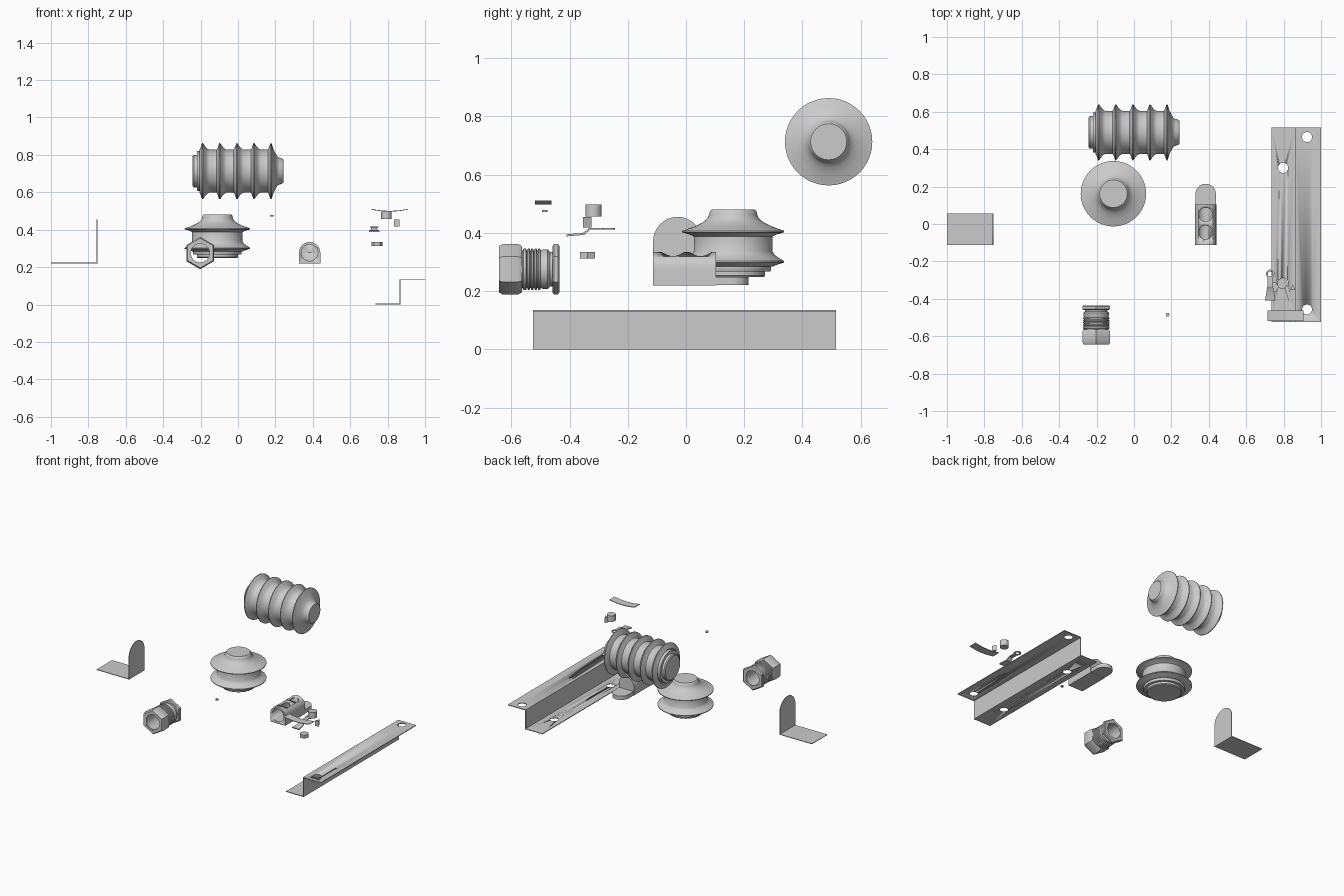
import bpy, bmesh
from math import pi, sin, cos, radians
from mathutils import Matrix, Vector

old = bpy.data.objects.get("Cube")
if old:
    bpy.data.objects.remove(old, do_unlink=True)

grey = bpy.data.materials.new("plain_grey")
grey.use_nodes = True
GREY = (0.6, 0.6, 0.6, 1)
grey.diffuse_color = GREY
grey.node_tree.nodes["Principled BSDF"].inputs["Base Color"].default_value = GREY

AXIS = {"z": Matrix(), "x": Matrix.Rotation(pi / 2, 4, "Y"), "y": Matrix.Rotation(-pi / 2, 4, "X")}


def finish(name, bm, smooth=True):
    bmesh.ops.remove_doubles(bm, verts=bm.verts, dist=1e-5)
    bmesh.ops.recalc_face_normals(bm, faces=bm.faces)
    mesh = bpy.data.meshes.new(name)
    bm.to_mesh(mesh)
    bm.free()
    mesh.materials.append(grey)
    ob = bpy.data.objects.new(name, mesh)
    bpy.context.collection.objects.link(ob)
    if smooth:
        activate(ob)
        bpy.ops.object.shade_smooth_by_angle(angle=radians(35))
    return ob


def activate(ob):
    bpy.ops.object.select_all(action="DESELECT")
    ob.select_set(True)
    bpy.context.view_layer.objects.active = ob


def lathe(name, profile, centre, axis="z", steps=48, start=0.0, loop=False):
    """Revolve (radius, height) points about an axis through centre."""
    bm = bmesh.new()
    vs = [bm.verts.new((r * cos(start), r * sin(start), h)) for r, h in profile]
    pairs = list(zip(vs, vs[1:])) + ([(vs[-1], vs[0])] if loop else [])
    es = [bm.edges.new(p) for p in pairs]
    bmesh.ops.spin(bm, geom=vs + es, cent=(0, 0, 0), axis=(0, 0, 1), angle=2 * pi, steps=steps)
    bmesh.ops.transform(bm, matrix=Matrix.Translation(centre) @ AXIS[axis], verts=bm.verts)
    return finish(name, bm)


def rod(name, radius, a, b, centre, axis="z", steps=32, start=0.0):
    return lathe(name, [(0, a), (radius, a), (radius, b), (0, b)], centre, axis, steps, start)


def prism(name, outline, a, b, axis):
    """Extrude a flat outline from a to b along an axis."""
    place = {"x": lambda u, v: (a, u, v), "y": lambda u, v: (u, a, v), "z": lambda u, v: (u, v, a)}[axis]
    bm = bmesh.new()
    face = bm.faces.new([bm.verts.new(place(u, v)) for u, v in outline])
    ext = bmesh.ops.extrude_face_region(bm, geom=[face])
    shift = Vector([(b - a) * (axis == k) for k in "xyz"])
    bmesh.ops.translate(bm, vec=shift, verts=[g for g in ext["geom"] if isinstance(g, bmesh.types.BMVert)])
    return finish(name, bm)


def arc(cu, cv, r, a0, a1, n=20):
    return [(cu + r * cos(radians(a0 + (a1 - a0) * i / n)),
             cv + r * sin(radians(a0 + (a1 - a0) * i / n))) for i in range(n + 1)]


def cut(ob, cutters):
    for c in cutters:
        c.hide_render = True
        mod = ob.modifiers.new("cut", "BOOLEAN")
        mod.operation, mod.solver, mod.object = "DIFFERENCE", "EXACT", c
        activate(ob)
        bpy.ops.object.modifier_apply(modifier=mod.name)
        bpy.data.objects.remove(c, do_unlink=True)


# Z-section rail with mounting holes
T = 0.005
rail = prism("mounting_rail", [(0.735, 0), (0.868, 0), (0.868, 0.13), (1.0, 0.13), (1.0, 0.135),
                               (0.863, 0.135), (0.863, T), (0.735, T)], -0.525, 0.515, "y")
cut(rail, [rod("hole", 0.027, -0.02, 0.02, (x, y, z))
           for x, y, z in [(0.925, 0.465, 0.13), (0.925, -0.457, 0.13), (0.797, 0.3, 0), (0.797, -0.315, 0)]])

# L bracket with rounded upright
prism("bracket_base", [(-1, -0.113), (-0.752, -0.113), (-0.752, 0.055), (-1, 0.055)], 0.22, 0.224, "z")
prism("bracket_upright", [(-0.113, 0.22), (0.055, 0.22)] + arc(-0.029, 0.371, 0.084, 0, 180), -0.756, -0.752, "x")


def shed(h, body, tip):
    """Thin flared rim, listed from the low side to the high side."""
    d = tip - body
    return [(body, h - 0.016), (body + 0.25 * d, h - 0.011), (tip, h - 0.002), (tip, h + 0.003),
            (body + 0.55 * d, h + 0.014), (body + 0.2 * d, h + 0.024), (body, h + 0.036)]


# Long bellows lying along x
profile = [(0, -0.242), (0.08, -0.242), (0.087, -0.236), (0.087, -0.22), (0.107, -0.22), (0.107, -0.2)]
for i in range(4):
    profile += shed(-0.19 + 0.0915 * i, 0.115, 0.15)
profile += [(0.115, 0.16), (0.15, 0.174), (0.15, 0.179), (0.115, 0.19), (0.09, 0.203), (0.076, 0.213),
            (0.071, 0.222), (0.068, 0.235), (0.062, 0.242), (0, 0.242)]
lathe("long_bellows", profile, (0, 0.49, 0.713), "x")

# Short bellows standing upright
profile = [(0, 0.248), (0.105, 0.248), (0.11, 0.253), (0.11, 0.267), (0.127, 0.267), (0.13, 0.272), (0.13, 0.284)]
profile += shed(0.3, 0.135, 0.175)
profile += [(0.135, 0.387), (0.145, 0.393), (0.175, 0.402), (0.175, 0.407), (0.135, 0.421), (0.105, 0.436),
            (0.088, 0.45), (0.083, 0.462), (0.08, 0.474), (0.074, 0.48), (0, 0.48)]
lathe("short_bellows", profile, (-0.11, 0.162, 0))

# Cable lug block: bored barrel with two screw ports and a rounded tongue
CX, CZ = 0.383, 0.277
barrel = prism("lug_barrel", [(CX - 0.057, 0.22), (CX + 0.057, 0.22)] + arc(CX, CZ, 0.057, 0, 180), -0.113, 0.103, "y")
cut(barrel, [rod("bore", 0.044, -0.2, 0.085, (CX, 0, CZ), "y")] +
    [rod("port", 0.037, CZ, 0.4, (CX, y, 0)) for y in (0.05, -0.045)])
prism("lug_tongue", [(CX - 0.055, 0.095), (CX + 0.055, 0.095)] + arc(CX, 0.16, 0.055, 0, 180), 0.221, 0.248, "z")

# Cable gland along y
G = (-0.202, 0, 0.275)
tube = [(0.05, -0.64), (0.064, -0.64), (0.064, -0.562), (0.072, -0.558)]
for i in range(5):
    y = -0.555 + 0.012 * i
    tube += [(0.072, y), (0.072, y + 0.005), (0.065, y + 0.008), (0.065, y + 0.01)]
tube += [(0.068, -0.492), (0.068, -0.475), (0.06, -0.468), (0.06, -0.437), (0.05, -0.437)]
lathe("gland_body", tube, G, "y", loop=True)


def hex_nut(name, y0, y1, bevel):
    lathe(name, [(0.06, y0), (0.079, y0), (0.086, y0 + bevel), (0.086, y1 - bevel), (0.079, y1), (0.06, y1)],
          G, "y", steps=6, start=pi / 6, loop=True)


hex_nut("gland_cap_nut", -0.643, -0.563, 0.012)
hex_nut("gland_lock_nut", -0.459, -0.435, 0.005)

# Small loose hardware
rod("pin", 0.01, 0.471, 0.479, (0.18, -0.485, 0), steps=16)
rod("spacer", 0.028, 0.456, 0.497, (0.793, -0.318, 0))
prism("wedge", [(0.834, -0.353), (0.864, -0.353), (0.849, -0.325)], 0.418, 0.454, "z")
rod("small_nut", 0.03, 0.312, 0.335, (0.743, -0.338, 0), steps=6)

# Curved strip
N = 12
bow = [(0.715 + 0.192 * i / N, 0.497 + 0.01 * (2 * i / N - 1) ** 2) for i in range(N + 1)]
prism("curved_strip", bow + [(x, z + 0.004) for x, z in reversed(bow)], -0.518, -0.462, "y")

# Ring terminal: flat eye and a flared, stepped tail
RX = 0.728
eye = prism("terminal_eye", [(RX - 0.013, -0.335), (RX + 0.013, -0.335)] + arc(RX, -0.267, 0.023, -50, 230),
            0.412, 0.417, "z")
cut(eye, [rod("eye_hole", 0.013, 0.39, 0.44, (RX, -0.267, 0), steps=24)])
tail = prism("terminal_tail", [(-0.41, 0.388), (-0.35, 0.393), (-0.328, 0.412), (-0.328, 0.417),
                               (-0.355, 0.4), (-0.41, 0.395)], -1, 1, "x")
for v in tail.data.vertices:
    t = (-0.328 - v.co.y) / 0.082
    v.co.x = RX + v.co.x * (0.014 + 0.014 * t)
